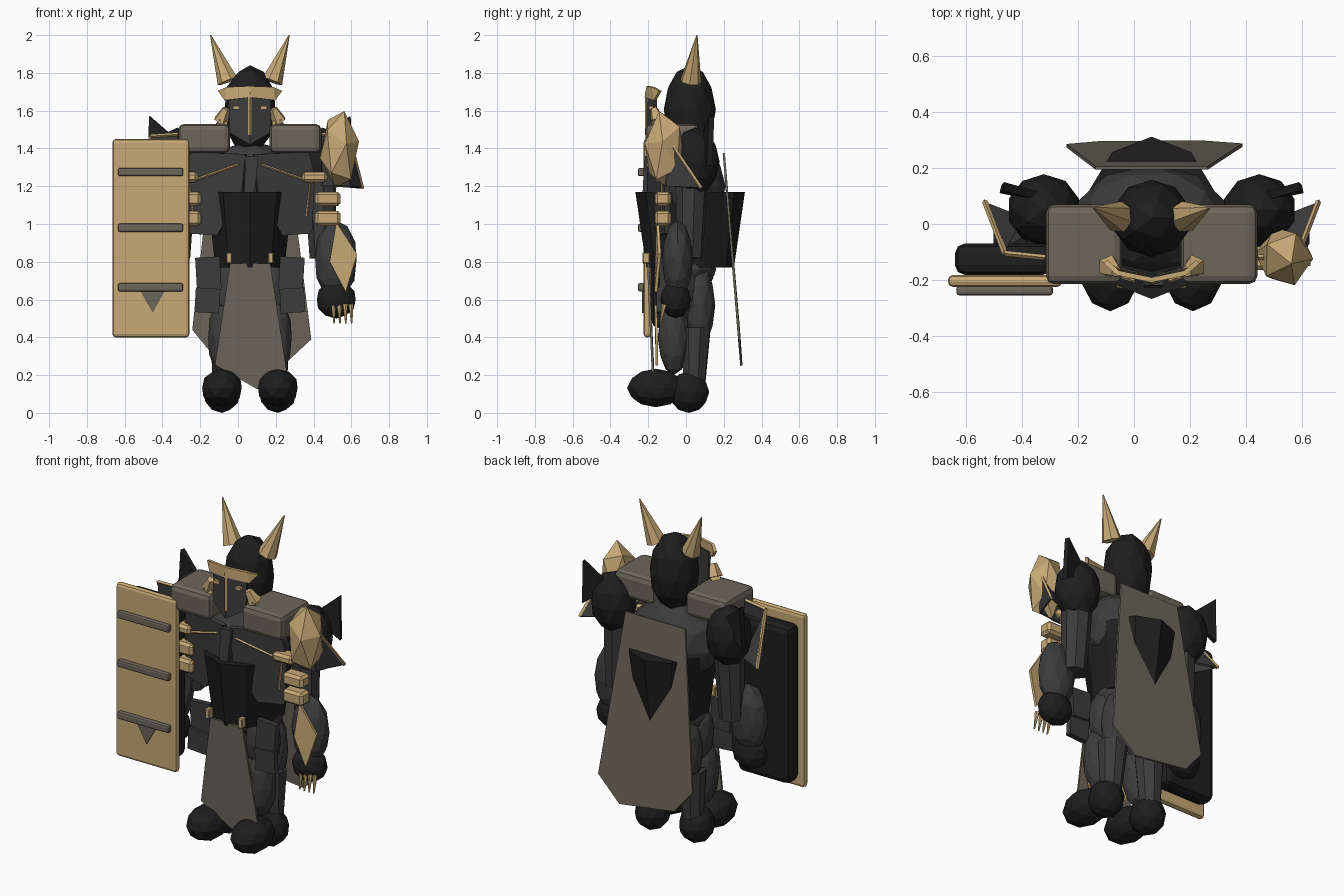
import bpy, bmesh, math
from mathutils import Vector, Matrix

CX = 0.063  # body centre line


def material(name, rgb):
    m = bpy.data.materials.new(name)
    m.diffuse_color = (*rgb, 1)
    return m


GOLD = material("old gold", (0.57, 0.395, 0.18))
TAUPE = material("taupe", (0.15, 0.135, 0.105))
GREY = material("iron grey", (0.045, 0.045, 0.046))
BLACK = material("black", (0.013, 0.013, 0.013))


def finish(name, bm, mat):
    bmesh.ops.recalc_face_normals(bm, faces=bm.faces[:])
    me = bpy.data.meshes.new(name)
    bm.to_mesh(me)
    bm.free()
    me.materials.append(mat)
    ob = bpy.data.objects.new(name, me)
    bpy.context.collection.objects.link(ob)
    return ob


def blob(name, c, r, mat, sub=2, spin=Matrix()):
    """Faceted ellipsoid."""
    bm = bmesh.new()
    bmesh.ops.create_icosphere(bm, subdivisions=sub, radius=1,
                               matrix=Matrix.Translation(c) @ Matrix.Diagonal((*r, 1)) @ spin)
    return finish(name, bm, mat)


def box(name, lo, hi, mat, bevel=0.0, seg=2, rot=None):
    lo, hi = Vector(lo), Vector(hi)
    s = [abs(v) for v in hi - lo]
    bm = bmesh.new()
    m = Matrix.Translation((lo + hi) / 2)
    if rot:
        m = m @ Matrix.Rotation(rot[0], 4, rot[1])
    bmesh.ops.create_cube(bm, size=1, matrix=m @ Matrix.Diagonal((*s, 1)))
    if bevel:
        bmesh.ops.bevel(bm, geom=bm.edges[:], offset=bevel, segments=seg,
                        profile=0.5, affect='EDGES')
    return finish(name, bm, mat)


def rod(name, a, b, r1, r2, mat, n=8):
    """Tapered rod or spike from a to b."""
    a, b = Vector(a), Vector(b)
    q = (b - a).to_track_quat('Z', 'Y').to_matrix().to_4x4()
    bm = bmesh.new()
    bmesh.ops.create_cone(bm, cap_ends=True, segments=n, radius1=r1, radius2=r2,
                          depth=(b - a).length, matrix=Matrix.Translation((a + b) / 2) @ q)
    return finish(name, bm, mat)


def plate(name, pts, mat, faces=None, t=0.012):
    """Thin plate from corner points, thickened both ways."""
    bm = bmesh.new()
    vs = [bm.verts.new(p) for p in pts]
    for f in faces or [range(len(pts))]:
        bm.faces.new([vs[i] for i in f])
    ob = finish(name, bm, mat)
    sol = ob.modifiers.new("thickness", 'SOLIDIFY')
    sol.thickness, sol.offset = t, 0
    return ob


# head and faceted helmet
blob("helmet", (CX, 0.02, 1.605), (0.142, 0.138, 0.235), BLACK)

# tapered waist armour, a corner facing front and back
bm = bmesh.new()
rings = []
for z, k in ((0.77, 0.8), (1.17, 1.0)):
    rings.append([bm.verts.new((CX + 0.24 * k * math.sin(math.tau * i / 10),
                                0.022 + 0.29 * k * math.cos(math.tau * i / 10), z)) for i in range(10)])
    bm.faces.new(rings[-1])
for i in range(10):
    j = (i + 1) % 10
    bm.faces.new((rings[0][i], rings[0][j], rings[1][j], rings[1][i]))
finish("waist_armour", bm, BLACK)

# chest and pelvis
blob("chest", (CX, 0.02, 1.2), (0.28, 0.19, 0.24), GREY)
blob("pelvis", (CX, 0.03, 0.76), (0.2, 0.13, 0.12), GREY)
plate("sternum", [(CX - 0.025, -0.205, 1.36), (CX + 0.045, -0.205, 1.36),
                  (CX + 0.025, -0.215, 1.16), (CX - 0.03, -0.215, 1.16)], GREY, None, 0.03)

# folded face mask with keel, brow, nose ridge
plate("face_mask", [(CX, -0.195, 1.68), (CX - 0.11, -0.16, 1.68), (CX - 0.108, -0.16, 1.485),
                    (CX, -0.205, 1.42), (CX + 0.108, -0.16, 1.485), (CX + 0.11, -0.16, 1.68)],
      GREY, [(0, 1, 2, 3), (0, 3, 4, 5)], 0.015)
plate("brow", [(CX, -0.2, 1.73), (CX - 0.12, -0.175, 1.725), (CX - 0.165, -0.135, 1.705),
               (CX - 0.13, -0.165, 1.655), (CX, -0.21, 1.67), (CX + 0.13, -0.165, 1.655),
               (CX + 0.165, -0.135, 1.705), (CX + 0.12, -0.175, 1.725)],
      GOLD, [(0, 1, 3, 4), (1, 2, 3), (0, 4, 5, 7), (7, 5, 6)], 0.018)
rod("nose_ridge", (CX, -0.208, 1.47), (CX, -0.208, 1.7), 0.009, 0.009, GOLD, 4)

# cape and front tabard
plate("cape", [(CX - 0.2, 0.2, 1.375), (CX + 0.2, 0.2, 1.375), (CX + 0.325, 0.282, 0.39),
               (CX + 0.175, 0.293, 0.25), (CX - 0.19, 0.29, 0.30), (CX - 0.305, 0.28, 0.44)], TAUPE)
plate("tabard", [(CX - 0.105, -0.2, 0.79), (CX + 0.108, -0.2, 0.79), (CX + 0.198, -0.175, 0.2),
                 (CX + 0.04, -0.17, 0.125), (CX - 0.185, -0.175, 0.255)], TAUPE)

for s, side in ((-1, "left"), (1, "right")):
    def P(x, y, z):
        return (CX + s * x, y, z)

    # horns, eyes, cheek tusks
    rod(f"horn_{side}", P(0.117, 0.025, 1.755), P(0.208, 0.058, 2.0), 0.057, 0.003, GOLD, 7)
    box(f"eye_{side}", P(0.055, -0.195, 1.605), P(0.09, -0.17, 1.625), GOLD)
    rod(f"tusk_{side}", P(0.155, -0.15, 1.545), P(0.125, -0.17, 1.61), 0.042, 0.022, GOLD, 5)
    rod(f"tusk_tip_{side}", P(0.155, -0.15, 1.545), P(0.12, -0.17, 1.505), 0.038, 0.012, GOLD, 5)
    # rounded collar block
    box(f"collar_{side}", P(0.105, -0.215, 1.375), P(0.378, 0.07, 1.53), TAUPE, 0.03)

    # chest panel with gold trim
    plate(f"chest_panel_{side}", [P(0.02, -0.19, 1.37), P(0.31, -0.12, 1.38), P(0.34, -0.1, 1.25),
                                  P(0.325, -0.1, 0.95), P(0.17, -0.14, 0.94), P(0.04, -0.19, 1.16)],
          GREY, None, 0.03)
    rod(f"chest_trim_{side}", P(0.06, -0.203, 1.315), P(0.33, -0.128, 1.22), 0.007, 0.007, GOLD, 4)
    rod(f"side_trim_{side}", P(0.32, -0.125, 1.23), P(0.3, -0.128, 1.04), 0.006, 0.006, GOLD, 4)

    # shoulder, arm and hand
    blob(f"shoulder_{side}", P(0.385, 0.05, 1.33), (0.132, 0.128, 0.18), BLACK)
    rod(f"upper_arm_{side}", P(0.385, 0.02, 0.82), P(0.37, 0.03, 1.26), 0.07, 0.088, GREY)
    blob(f"forearm_{side}", P(0.455, -0.045, 0.81), (0.115, 0.083, 0.21), GREY)
    blob(f"hand_{side}", P(0.457, -0.055, 0.6), (0.108, 0.082, 0.1), BLACK)

    # pauldron plates with gold rim and spike
    plate(f"pauldron_{side}", [P(0.38, -0.115, 1.47), P(0.525, -0.1, 1.46), P(0.525, -0.1, 1.2),
                               P(0.38, -0.115, 1.2), P(0.592, 0.075, 1.19), P(0.46, 0.02, 1.2)],
          GREY, [(0, 1, 2, 3), (1, 4, 2), (1, 5, 4)], 0.012)
    rod(f"pauldron_rim_{side}", P(0.525, -0.105, 1.465), P(0.596, 0.08, 1.19), 0.01, 0.01, GOLD, 4)
    rod(f"pauldron_top_{side}", P(0.38, -0.12, 1.475), P(0.525, -0.105, 1.465), 0.01, 0.01, GOLD, 4)
    plate(f"shoulder_spike_{side}", [P(0.53, 0.135, 1.57), P(0.54, 0.125, 1.31), P(0.37, 0.09, 1.43)],
          BLACK, None, 0.03)

    # gold arm bands, set further in on the shield arm
    inner = 0.26 if s < 0 else 0.345
    for i, (x0, x1, z0, z1) in enumerate(((0.275, 0.41, 1.22, 1.275), (inner, 0.48, 1.095, 1.17),
                                          (inner, 0.48, 0.99, 1.07))):
        box(f"arm_band_{side}_{i}", P(x0, -0.165, z0), P(x1, -0.08, z1), GOLD, 0.015, 1)

    # hip plates and tabard clip
    box(f"hip_plate_upper_{side}", P(0.155, -0.14, 0.65), P(0.285, -0.105, 0.825), GREY,
        rot=(s * 0.06, 'Y'))
    box(f"hip_plate_lower_{side}", P(0.16, -0.155, 0.53), P(0.29, -0.12, 0.66), GREY,
        rot=(-s * 0.06, 'Y'))
    box(f"tabard_clip_{side}", P(0.095, -0.23, 0.79), P(0.125, -0.19, 0.85), GOLD, 0.005, 1)

    # leg, shin plate and foot
    blob(f"thigh_{side}", P(0.12, -0.02, 0.65), (0.1, 0.1, 0.18), GREY)
    blob(f"hamstring_{side}", P(0.12, 0.07, 0.57), (0.09, 0.085, 0.22), GREY)
    blob(f"shin_{side}", P(0.14, -0.065, 0.4), (0.085, 0.085, 0.2), GREY)
    rod(f"calf_{side}", P(0.14, 0.045, 0.15), P(0.13, 0.05, 0.45), 0.06, 0.085, GREY)
    plate(f"shin_plate_{side}", [P(0.125, -0.155, 0.25), P(0.155, -0.155, 0.38),
                                 P(0.12, -0.16, 0.57), P(0.085, -0.155, 0.38)], GOLD)
    blob(f"toe_{side}", P(0.148, -0.16, 0.132), (0.11, 0.152, 0.102), BLACK)
    blob(f"heel_{side}", P(0.148, 0.015, 0.11), (0.1, 0.108, 0.11), BLACK)

# faceted gold shoulder gem
blob("shoulder_gem", (0.537, -0.115, 1.393), (0.106, 0.112, 0.218), GOLD, 1,
     Matrix.Rotation(0.35, 4, (1, 1, 0)))

# forearm plate and claws on the free arm
plate("forearm_plate", [(0.52, -0.15, 1.01), (0.63, -0.14, 0.84), (0.57, -0.16, 0.64),
                        (0.485, -0.15, 0.8)], GOLD, None, 0.016)
for i in range(4):
    x = 0.505 + i * 0.031
    rod(f"claw_{i}", (x, -0.115, 0.575), (x + 0.004, -0.135, 0.475), 0.014, 0.004, GOLD, 6)

# tall shield: face, backing board, bars and pendant
box("shield_face", (-0.665, -0.225, 0.4), (-0.257, -0.182, 1.45), GOLD, 0.018)
box("shield_back", (-0.64, -0.182, 0.45), (-0.29, -0.07, 1.4), BLACK, 0.035)
for i, z in enumerate((0.665, 0.98, 1.275)):
    box(f"shield_bar_{i}", (-0.635, -0.255, z - 0.022), (-0.29, -0.22, z + 0.022), TAUPE, 0.01)
plate("shield_pendant", [(-0.52, -0.228, 0.65), (-0.385, -0.228, 0.65), (-0.452, -0.228, 0.53)],
      TAUPE, None, 0.009)
